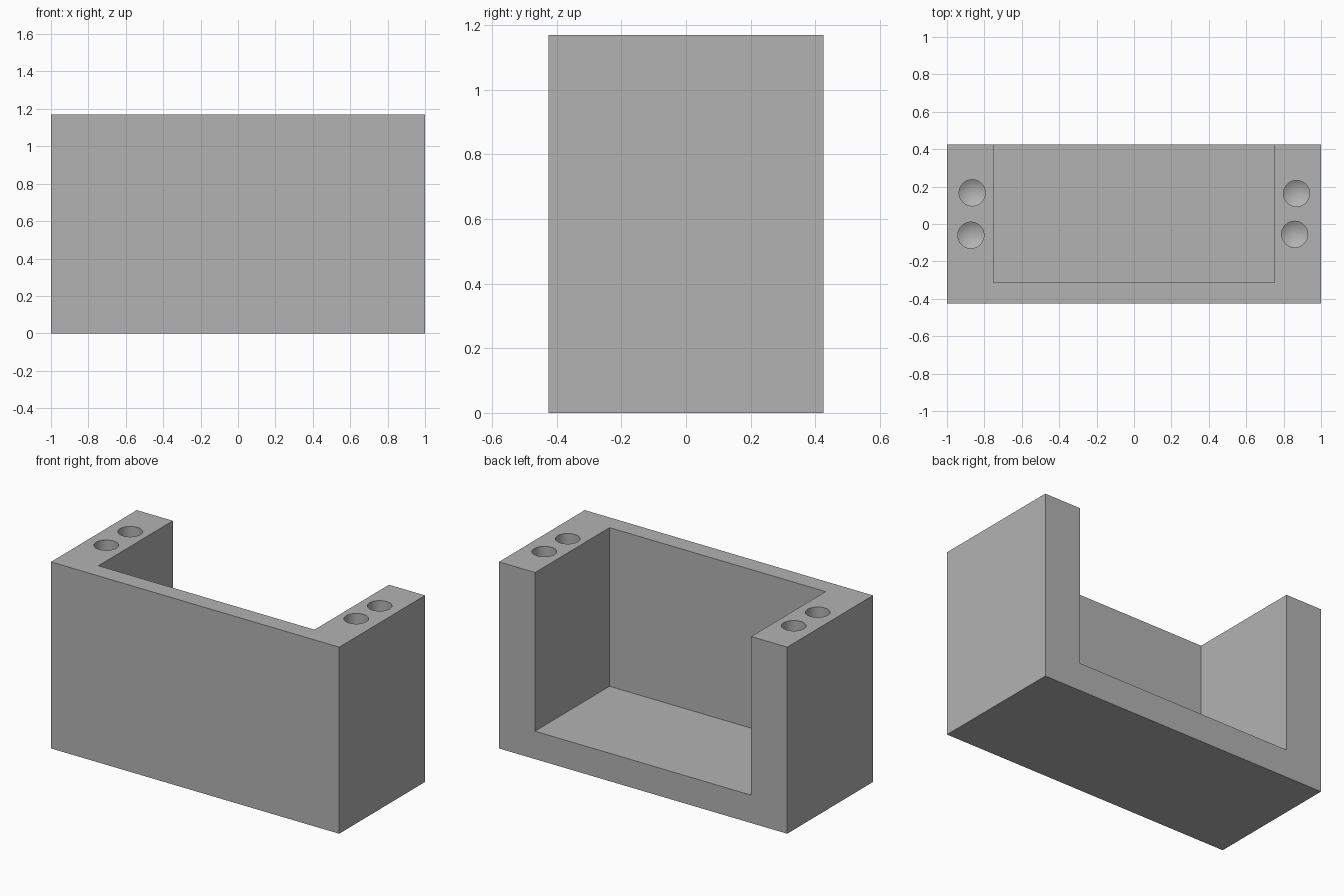
import bpy
import bmesh
from mathutils import Matrix

cube = bpy.data.objects.get("Cube")
if cube:
    bpy.data.objects.remove(cube, do_unlink=True)

W, D, H = 1.0, 0.425, 1.17           # half width, half depth, height
INNER_X, INNER_Y, FLOOR = 0.75, -0.313, 0.175
HOLE_R, HOLE_DEPTH, TIP = 0.07, 0.35, 0.042

grey = bpy.data.materials.new("plain grey")
grey.use_nodes = True
colour = (0.45, 0.45, 0.45, 1)
grey.diffuse_color = colour
grey.node_tree.nodes["Principled BSDF"].inputs["Base Color"].default_value = colour


def make_object(name, bm):
    bmesh.ops.recalc_face_normals(bm, faces=bm.faces)
    mesh = bpy.data.meshes.new(name)
    bm.to_mesh(mesh)
    bm.free()
    mesh.materials.append(grey)
    obj = bpy.data.objects.new(name, mesh)
    bpy.context.collection.objects.link(obj)
    return obj


def box(name, lo, hi):
    bm = bmesh.new()
    bmesh.ops.create_cube(bm, size=1)
    for v in bm.verts:
        v.co = [(a + b) / 2 + c * (b - a) for a, b, c in zip(lo, hi, v.co)]
    return make_object(name, bm)


def drill(name, x, y):
    # straight bore with a pointed tip
    bm = bmesh.new()
    top, bottom = H + 0.1, H - HOLE_DEPTH
    bmesh.ops.create_cone(bm, cap_ends=True, segments=48, radius1=HOLE_R, radius2=HOLE_R,
                          depth=top - bottom, matrix=Matrix.Translation((x, y, (top + bottom) / 2)))
    base = min(bm.faces, key=lambda f: f.calc_center_median().z)
    centre = bmesh.ops.poke(bm, faces=[base])["verts"][0]
    centre.co.z -= TIP
    return make_object(name, bm)


# Block with an open-backed, open-topped recess
body = box("bracket_body", (-W, -D, 0), (W, D, H))
cutters = [box("recess_cutter", (-INNER_X, INNER_Y, FLOOR), (INNER_X, D + 0.1, H + 0.1))]

# Two screw holes in the top of each side wall
for i, (x, y) in enumerate([(-0.865, 0.167), (-0.872, -0.06), (0.869, 0.163), (0.859, -0.055)]):
    cutters.append(drill(f"screw_hole_cutter_{i + 1}", x, y))

bpy.context.view_layer.objects.active = body
for cutter in cutters:
    cutter.hide_render = True
    mod = body.modifiers.new(cutter.name, 'BOOLEAN')
    mod.operation, mod.solver, mod.object = 'DIFFERENCE', 'EXACT', cutter
    bpy.ops.object.modifier_apply(modifier=mod.name)
for cutter in cutters:
    bpy.data.objects.remove(cutter, do_unlink=True)

# Smooth bores, sharp block edges
bpy.ops.object.select_all(action='DESELECT')
body.select_set(True)
bpy.ops.object.shade_smooth_by_angle(angle=0.45)
